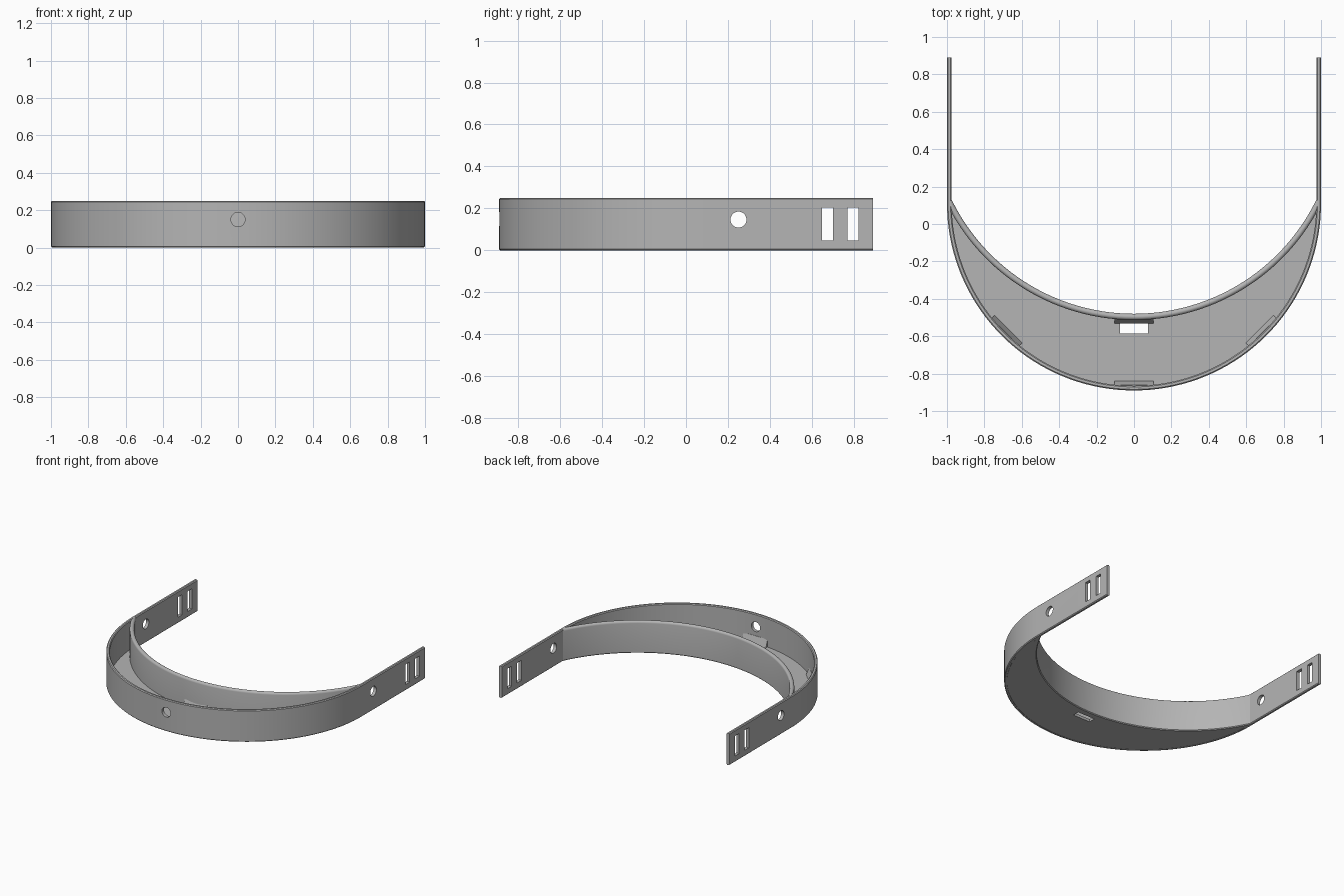
import bpy, bmesh
from math import sin, cos, pi, radians, sqrt, asin
from mathutils import Matrix, Vector

cube = bpy.data.objects.get("Cube")
if cube:
    bpy.data.objects.remove(cube, do_unlink=True)

HEIGHT = 0.25
WALL = 0.025
OUT_Y, OUT_R = 0.11, 1.0       # outer arc centre and radius
IN_Y, IN_R = 0.604, 1.084      # forehead arc centre and radius
FLOOR = 0.022

grey = bpy.data.materials.new("plain_grey")
grey.use_nodes = True
grey.diffuse_color = (0.46, 0.46, 0.46, 1)
grey.node_tree.nodes["Principled BSDF"].inputs["Base Color"].default_value = grey.diffuse_color


def finish(bm, name):
    bmesh.ops.recalc_face_normals(bm, faces=bm.faces)
    mesh = bpy.data.meshes.new(name)
    bm.to_mesh(mesh)
    bm.free()
    mesh.materials.append(grey)
    ob = bpy.data.objects.new(name, mesh)
    bpy.context.collection.objects.link(ob)
    return ob


def sweep(name, path, profile, limit=1.0):
    """Carry an (offset, height) profile along points paired with outward normals."""
    bm = bmesh.new()
    rings = []
    for p, n in path:
        ring = []
        for off, z in profile:
            q = p + n * off
            ring.append(bm.verts.new((max(-limit, min(limit, q.x)), q.y, z)))
        rings.append(ring)
    count = len(profile)
    for a, b in zip(rings, rings[1:]):
        for i in range(count):
            j = (i + 1) % count
            bm.faces.new((a[i], a[j], b[j], b[i]))
    bm.faces.new(rings[0])
    bm.faces.new(rings[-1])
    return finish(bm, name)


def arc(cy, r, half, steps):
    """Arc bulging to the front, from +x to -x."""
    pts = []
    for i in range(steps + 1):
        t = half - 2 * half * i / steps
        n = Vector((sin(t), -cos(t)))
        pts.append((Vector((0, cy)) + n * r, n))
    return pts


def box(name, lo, hi):
    bm = bmesh.new()
    lo, hi = Vector(lo), Vector(hi)
    bmesh.ops.create_cube(bm, size=1, matrix=Matrix.Translation((lo + hi) / 2)
                          @ Matrix.Diagonal((*(hi - lo), 1)))
    return finish(bm, name)


def rod(name, centre, radius, length, axis):
    bm = bmesh.new()
    turn = Matrix.Rotation(pi / 2, 4, 'Y' if axis == 'X' else 'X')
    bmesh.ops.create_cone(bm, cap_ends=True, segments=32, radius1=radius, radius2=radius,
                          depth=length, matrix=Matrix.Translation(centre) @ turn)
    return finish(bm, name)


def cut(ob, cutter):
    cutter.hide_render = True
    mod = ob.modifiers.new("cut", 'BOOLEAN')
    mod.operation = 'DIFFERENCE'
    mod.solver = 'EXACT'
    mod.object = cutter
    bpy.context.view_layer.objects.active = ob
    bpy.ops.object.modifier_apply(modifier=mod.name)
    bpy.data.objects.remove(cutter, do_unlink=True)


# Outer band with straight side arms, edges lightly chamfered
c = 0.006
band_profile = [(-WALL, c), (c - WALL, 0), (-c, 0), (0, c),
                (0, HEIGHT - c), (-c, HEIGHT), (c - WALL, HEIGHT), (-WALL, HEIGHT - c)]
right, left = Vector((1, 0)), Vector((-1, 0))
path = [(Vector((1, 0.89)), right)] + arc(OUT_Y, OUT_R, pi / 2, 72) + [(Vector((-1, 0.89)), left)]
band = sweep("outer_band", path, band_profile)

# Strap slots, side holes and the front hole
for y in (0.675, 0.795):
    cut(band, box("slot_cutter", (-1.2, y - 0.026, 0.047), (1.2, y + 0.026, 0.205)))
cut(band, rod("side_hole_cutter", (0, 0.25, 0.147), 0.038, 2.4, 'X'))
cut(band, rod("front_hole_cutter", (0, -0.87, 0.15), 0.038, 0.2, 'Y'))

# Forehead band with a rounded top edge
thick = 0.033
r = thick / 2
top = [(r + r * cos(a), HEIGHT - r + r * sin(a)) for a in (i * pi / 8 for i in range(9))]
forehead = sweep("forehead_band", arc(IN_Y, IN_R, radians(65), 56),
                 [(0, c), (c, 0), (thick, 0)] + top, limit=0.985)

# Crescent floor joining the two bands
bm = bmesh.new()
corner = asin(0.985 / (IN_R + r))
front = [p for p, n in arc(OUT_Y, OUT_R - WALL / 2, pi / 2, 72)]
back = [p for p, n in arc(IN_Y, IN_R + r, corner, 72)]
for a, b in zip(zip(front, back), zip(front[1:], back[1:])):
    for z, flip in ((0.001, False), (FLOOR, True)):
        quad = [bm.verts.new((p.x, p.y, z)) for p in (a[0], a[1], b[1], b[0])]
        bm.faces.new(quad[::-1] if flip else quad)
bmesh.ops.remove_doubles(bm, verts=bm.verts, dist=0.0001)
rim = [e for e in bm.edges if e.is_boundary]
bmesh.ops.bridge_loops(bm, edges=rim)
floor = finish(bm, "crescent_floor")
cut(floor, box("floor_slot_cutter", (-0.075, -0.585, -0.1), (0.075, -0.532, 0.1)))


# Sloped stop wedges standing against the bands
def wedge(name, place):
    bm = bmesh.new()
    side = [(0, 0.01), (0.022, 0.01), (0.022, FLOOR), (0, 0.08), (-0.012, 0.08), (-0.012, 0.01)]
    face = bm.faces.new([bm.verts.new((-0.105, y, z)) for y, z in side])
    ext = bmesh.ops.extrude_face_region(bm, geom=[face])["geom"]
    bmesh.ops.translate(bm, vec=(0.21, 0, 0), verts=[v for v in ext if isinstance(v, bmesh.types.BMVert)])
    bm.transform(place)
    return finish(bm, name)


for label, angle in (("right", -45), ("front", 0), ("left", 45)):
    wedge(label + "_wedge", Matrix.Translation((0, OUT_Y, 0)) @ Matrix.Rotation(radians(angle), 4, 'Z')
          @ Matrix.Translation((0, -0.972, 0)))
wedge("rear_wedge", Matrix.Translation((0, -0.51, 0)) @ Matrix.Rotation(pi, 4, 'Z'))

# Smooth the curved walls while keeping the edges sharp
bpy.ops.object.select_all(action='DESELECT')
for ob in (band, forehead):
    ob.select_set(True)
bpy.context.view_layer.objects.active = band
bpy.ops.object.shade_smooth_by_angle(angle=radians(30))
